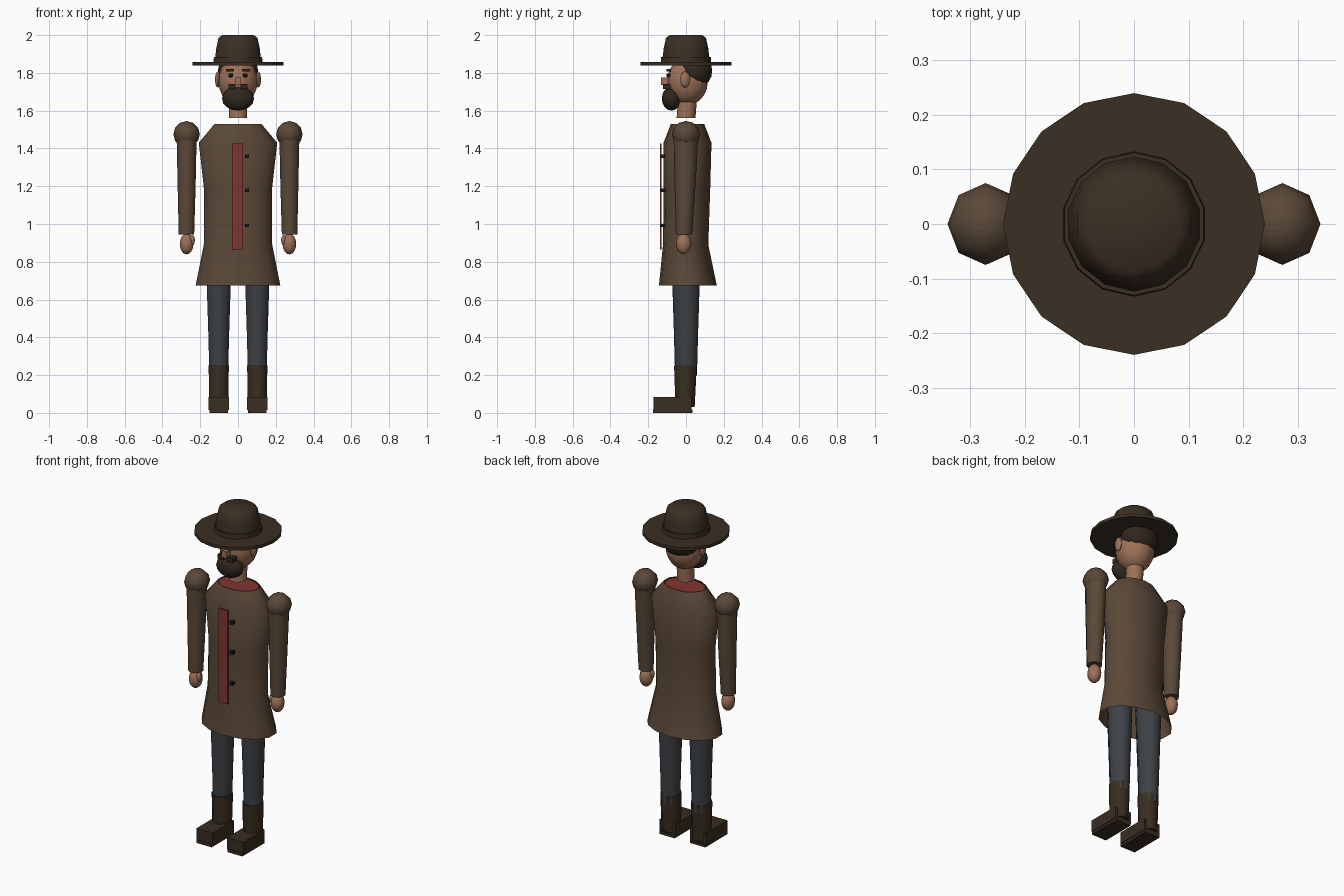
import bpy, bmesh, math
from mathutils import Matrix

if "Cube" in bpy.data.objects:
    bpy.data.objects.remove(bpy.data.objects["Cube"])


def material(name, hexcode):
    def lin(c):
        return c / 12.92 if c <= 0.04045 else ((c + 0.055) / 1.055) ** 2.4
    m = bpy.data.materials.new(name)
    rgb = [lin(int(hexcode[i:i + 2], 16) / 255) for i in (0, 2, 4)]
    m.diffuse_color = (*rgb, 1)
    m.use_nodes = True
    m.node_tree.nodes["Principled BSDF"].inputs["Base Color"].default_value = m.diffuse_color
    return m


COAT = material("coat brown", "5a4838")
HAT = material("hat brown", "3a2f23")
RED = material("shirt red", "823430")
SKIN = material("skin", "9d7158")
TROUSER = material("trouser grey", "3d4145")
BOOT = material("boot leather", "382d21")
HAIR = material("hair brown", "30271d")
BLACK = material("button black", "1c1815")


def finish(name, bm, mat):
    bmesh.ops.recalc_face_normals(bm, faces=bm.faces)
    me = bpy.data.meshes.new(name)
    for f in bm.faces:
        f.smooth = True
    bm.to_mesh(me)
    bm.free()
    me.set_sharp_from_angle(angle=math.radians(52))
    me.materials.append(mat)
    ob = bpy.data.objects.new(name, me)
    bpy.context.collection.objects.link(ob)
    return ob


def loft(name, sections, n, mat, phase=0.0, bottom=True, top=True):
    """Stack of ellipses, each (z, rx, ry, cx, cy)."""
    bm = bmesh.new()
    rings = []
    for z, rx, ry, cx, cy in sections:
        ring = []
        for i in range(n):
            a = math.pi / 2 + phase + 2 * math.pi * i / n
            ring.append(bm.verts.new((cx + rx * math.cos(a), cy + ry * math.sin(a), z)))
        rings.append(ring)
    for lo, hi in zip(rings, rings[1:]):
        for i in range(n):
            j = (i + 1) % n
            bm.faces.new((lo[i], lo[j], hi[j], hi[i]))
    if bottom:
        bm.faces.new(rings[0])
    if top:
        bm.faces.new(rings[-1])
    return finish(name, bm, mat)


def ball(name, centre, radii, mat, seg=12, rings=8):
    bm = bmesh.new()
    bmesh.ops.create_uvsphere(bm, u_segments=seg, v_segments=rings, radius=1,
                              matrix=Matrix.Translation(centre) @ Matrix.Diagonal((*radii, 1)))
    return finish(name, bm, mat)


def box(name, x, y, z, mat):
    bm = bmesh.new()
    c = [(a + b) / 2 for a, b in (x, y, z)]
    s = [abs(b - a) for a, b in (x, y, z)]
    bmesh.ops.create_cube(bm, size=1, matrix=Matrix.Translation(c) @ Matrix.Diagonal((*s, 1)))
    return finish(name, bm, mat)


# hat
loft("hat_brim", [(1.84, .24, .24, 0, 0), (1.858, .24, .24, 0, 0)], 16, HAT)
loft("hat_band", [(1.855, .133, .133, 0, 0), (1.885, .131, .131, 0, 0)], 14, HAT)
loft("hat_crown", [(1.86, .126, .126, 0, 0), (1.93, .118, .118, 0, 0),
                   (1.985, .106, .106, 0, 0), (2.0, .086, .086, 0, 0)], 14, HAT)

# head
ball("head", (0, .008, 1.755), (.106, .108, .125), SKIN, 14, 10)
ball("hair", (0, .045, 1.81), (.109, .094, .094), HAIR, 14, 10)
ball("beard", (0, -.077, 1.664), (.085, .051, .064), HAIR, 12, 8)
box("nose", (-.016, .016), (-.132, -.085), (1.735, 1.775), SKIN)
loft("neck", [(1.56, .05, .05, 0, 0), (1.66, .05, .05, 0, .008)], 10, SKIN)
for side, s in (("left", 1), ("right", -1)):
    ball(side + "_ear", (s * .107, -.005, 1.765), (.015, .026, .043), SKIN, 8, 6)
    ball(side + "_eye", (s * .038, -.092, 1.787), (.013, .013, .011), BLACK, 8, 6)
    box(side + "_eyebrow", (s * .02, s * .064), (-.103, -.08), (1.807, 1.82), HAIR)
    box(side + "_moustache", (s * .012, s * .05), (-.122, -.08), (1.715, 1.742), HAIR)

# coat shell, open at hem and neck, with the shirt inside
loft("coat", [(.675, .23, .153, 0, .01), (.89, .186, .12, 0, -.002),
              (1.18, .184, .123, 0, .005), (1.43, .213, .127, 0, .008),
              (1.53, .127, .088, 0, .008)], 14, COAT, bottom=False, top=False)
loft("shirt", [(.86, .17, .105, 0, 0), (1.18, .17, .11, 0, .005),
               (1.42, .195, .113, 0, .008), (1.525, .122, .083, 0, .008)], 14, RED)
box("shirt_placket", (-.032, .027), (-.138, -.129), (.865, 1.427), RED)
for z in (.992, 1.178, 1.358):
    box("coat_button", (.038, .057), (-.136, -.108), (z - .009, z + .009), BLACK)

for side, s in (("left", 1), ("right", -1)):
    # arms
    x = s * .272
    ball(side + "_shoulder", (x, 0, 1.475), (.07, .075, .07), COAT, 8, 6)
    loft(side + "_upper_arm", [(1.2, .05, .055, x, -.005), (1.475, .056, .066, x, 0)], 10, COAT)
    loft(side + "_forearm", [(.944, .043, .043, s * .273, -.011),
                             (1.2, .05, .055, x, -.005)], 10, COAT)
    ball(side + "_hand", (x, -.012, .895), (.038, .041, .056), SKIN, 10, 8)
    ball(side + "_thumb", (s * .242, -.025, .915), (.014, .015, .028), SKIN, 8, 6)

    # legs
    x = s * .102
    loft(side + "_thigh", [(.42, .058, .064, x, 0), (.86, .073, .078, x, 0)], 10, TROUSER)
    loft(side + "_shin", [(.2, .052, .058, x, 0), (.42, .058, .064, x, 0)], 10, TROUSER)

    # boots
    loft(side + "_boot_shaft", [(.03, .054, .055, x, -.005), (.25, .058, .065, x, -.003)],
         8, BOOT, phase=math.pi / 8)
    box(side + "_boot_foot", (x - .054, x + .054), (-.172, .03), (.015, .085), BOOT)
    box(side + "_boot_sole", (x - .05, x + .05), (-.176, .034), (0, .018), BOOT)
